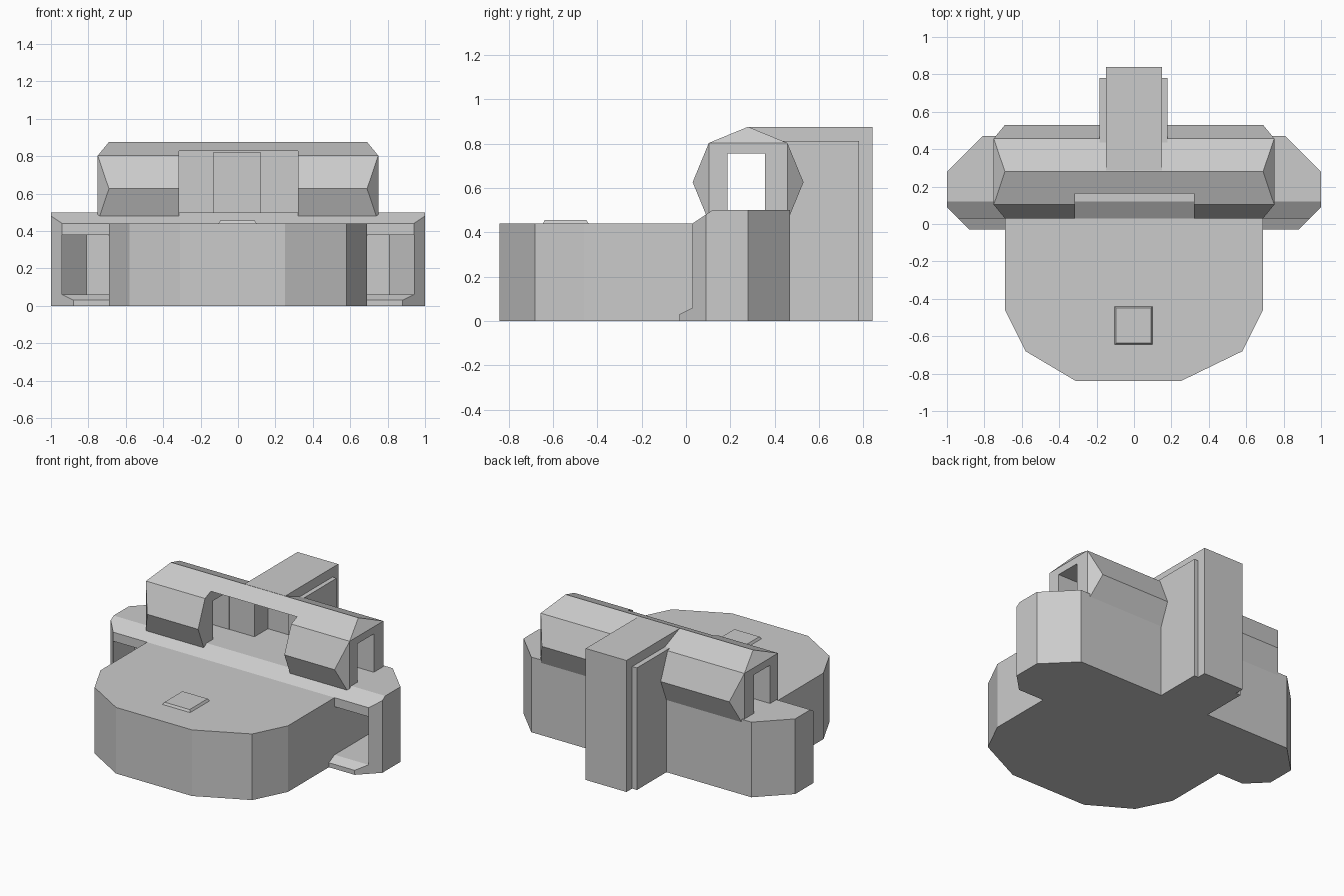
import bpy, bmesh
from mathutils import Vector

if "Cube" in bpy.data.objects:
    bpy.data.objects.remove(bpy.data.objects["Cube"])


def make(name, bm):
    bmesh.ops.recalc_face_normals(bm, faces=bm.faces)
    me = bpy.data.meshes.new(name)
    bm.to_mesh(me)
    bm.free()
    ob = bpy.data.objects.new(name, me)
    bpy.context.collection.objects.link(ob)
    return ob


def prism(name, pts, lo, hi, axis='z'):
    """Extrude an outline: (x, y) along z, or (y, z) along x."""
    bm = bmesh.new()
    place = (lambda p, h: (p[0], p[1], h)) if axis == 'z' else (lambda p, h: (h, p[0], p[1]))
    face = bm.faces.new([bm.verts.new(place(p, lo)) for p in pts])
    top = bmesh.ops.extrude_face_region(bm, geom=[face])
    move = Vector(place((0, 0), hi - lo))
    bmesh.ops.translate(bm, vec=move, verts=[g for g in top['geom'] if isinstance(g, bmesh.types.BMVert)])
    return make(name, bm)


def box(name, x0, x1, y0, y1, z0, z1):
    return prism(name, [(x0, y0), (x1, y0), (x1, y1), (x0, y1)], z0, z1)


def hull(name, pts):
    bm = bmesh.new()
    for p in pts:
        bm.verts.new(p)
    bmesh.ops.convex_hull(bm, input=bm.verts)
    bmesh.ops.dissolve_limit(bm, angle_limit=0.01, verts=bm.verts, edges=bm.edges)
    return make(name, bm)


def boolean(ob, tool, op='DIFFERENCE'):
    mod = ob.modifiers.new('cut', 'BOOLEAN')
    mod.object, mod.operation, mod.solver = tool, op, 'EXACT'
    bpy.context.view_layer.objects.active = ob
    bpy.ops.object.modifier_apply(modifier=mod.name)
    bpy.data.objects.remove(tool, do_unlink=True)


# Faceted front platform
prism('platform', [(-.69, .1), (-.69, -.46), (-.58, -.68), (-.31, -.84),
                   (.25, -.84), (.58, -.68), (.69, -.46), (.69, .1)], 0, .44)

# Raised tile on the platform
hull('platform_tile', [(x, y, .43) for x in (-.11, .105) for y in (-.65, -.435)] +
     [(x, y, .455) for x in (-.095, .09) for y in (-.637, -.448)])

# Wide rear base: side profile trimmed by the plan outline
base = prism('rear_base', [(-.03, 0), (-.03, .03), (.03, .06), (.03, .44),
                           (.12, .5), (.47, .5), (.47, 0)], -1.1, 1.1, 'x')
half = [(.88, -.03), (1, .09), (1, .28), (.81, .47)]
outline = [(x, y) for x, y in half] + [(-x, y) for x, y in reversed(half)]
boolean(base, prism('trim', outline, -.1, .6), 'INTERSECT')

# Open compartments in the front of both wings
for s in (-1, 1):
    pocket = [(.69, -.1), (.94, -.1), (.94, .255), (.81, .385), (.69, .385)]
    boolean(base, prism('pocket', [(s * x, y) for x, y in pocket], .06, .38))

# Octagonal cross bar with faceted ends
R, D = .25, .177
ring = [(R, 0), (D, D), (0, R), (-D, D), (-R, 0), (-D, -D), (0, -R), (D, -D)]
bar = hull('cross_bar', [(s * (.75 if i % 2 else .69), .28 + a, .626 + b)
                         for s in (-1, 1) for i, (a, b) in enumerate(ring)])

# Rear column and its side flange
column = box('rear_column', -.15, .15, .285, .84, 0, .875)
flange = box('column_flange', -.185, .18, .37, .78, 0, .812)

# Lengthwise tunnel, front slot and central niche
for ob in (bar, column, flange):
    boolean(ob, box('tunnel', -.9, .9, .187, .357, .495, .755))
    boolean(ob, box('slot', -.315, .32, -.1, .359, .3, .828))
    boolean(ob, box('niche', -.13, .12, .3, .5, .5, .82))
